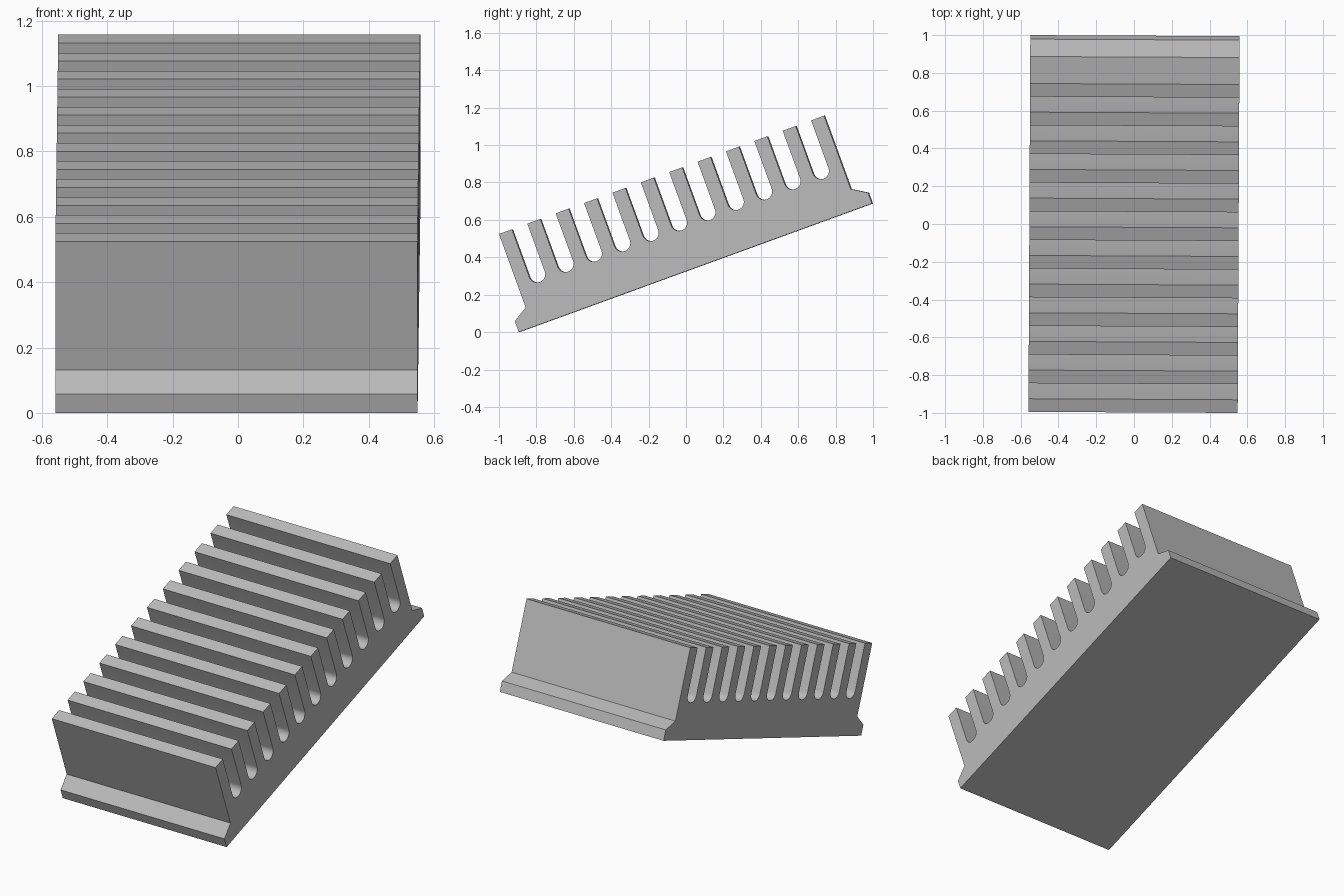
import bpy, bmesh
from math import radians, pi, cos, sin
from mathutils import Matrix

cube = bpy.data.objects.get("Cube")
if cube:
    bpy.data.objects.remove(cube, do_unlink=True)

# Heat sink dimensions: length runs along y, height along z, extruded along x
LENGTH, HALF_WIDTH = 2.01, 0.554
FIN_COUNT, FIN_THICK, FIN_TOP = 12, 0.074, 0.529
INSET, LIP, SHOULDER = 0.08, 0.062, 0.111
PITCH = (LENGTH - 2 * INSET - FIN_THICK) / (FIN_COUNT - 1)
RADIUS = (PITCH - FIN_THICK) / 2
SLOT_CENTRE = 0.257
ARC_STEPS = 12

# Profile: front foot, fins joined by round-bottomed slots, back foot
profile = [(0, 0), (0, LIP), (INSET, SHOULDER)]
for i in range(FIN_COUNT):
    start = INSET + i * PITCH
    end = start + FIN_THICK
    profile += [(start, FIN_TOP), (end, FIN_TOP)]
    if i < FIN_COUNT - 1:
        for k in range(ARC_STEPS + 1):
            a = pi + pi * k / ARC_STEPS
            profile.append((end + RADIUS + RADIUS * cos(a),
                            SLOT_CENTRE + RADIUS * sin(a)))
profile += [(LENGTH - INSET, SHOULDER), (LENGTH, LIP), (LENGTH, 0)]

# Extrude the profile across the width
bm = bmesh.new()
face = bm.faces.new([bm.verts.new((-HALF_WIDTH, y, z)) for y, z in profile])
result = bmesh.ops.extrude_face_region(bm, geom=[face], use_keep_orig=True)
moved = [g for g in result["geom"] if isinstance(g, bmesh.types.BMVert)]
bmesh.ops.translate(bm, verts=moved, vec=(2 * HALF_WIDTH, 0, 0))
bmesh.ops.recalc_face_normals(bm, faces=bm.faces)

# Tilt the block up towards the back, with a very slight turn
bm.transform(Matrix.Rotation(-0.005, 4, "Z")
             @ Matrix.Translation((0, -0.8916, 0))
             @ Matrix.Rotation(radians(20), 4, "X"))

mesh = bpy.data.meshes.new("heat_sink")
bm.to_mesh(mesh)
bm.free()
heat_sink = bpy.data.objects.new("heat_sink", mesh)
bpy.context.collection.objects.link(heat_sink)

# Plain grey metal
grey = bpy.data.materials.new("grey_metal")
grey.use_nodes = True
colour = (0.5, 0.5, 0.5, 1)
grey.diffuse_color = colour
grey.node_tree.nodes["Principled BSDF"].inputs["Base Color"].default_value = colour
mesh.materials.append(grey)

# Smooth slot floors, sharp edges elsewhere
bpy.ops.object.select_all(action="DESELECT")
heat_sink.select_set(True)
bpy.context.view_layer.objects.active = heat_sink
bpy.ops.object.shade_smooth_by_angle(angle=radians(30))
